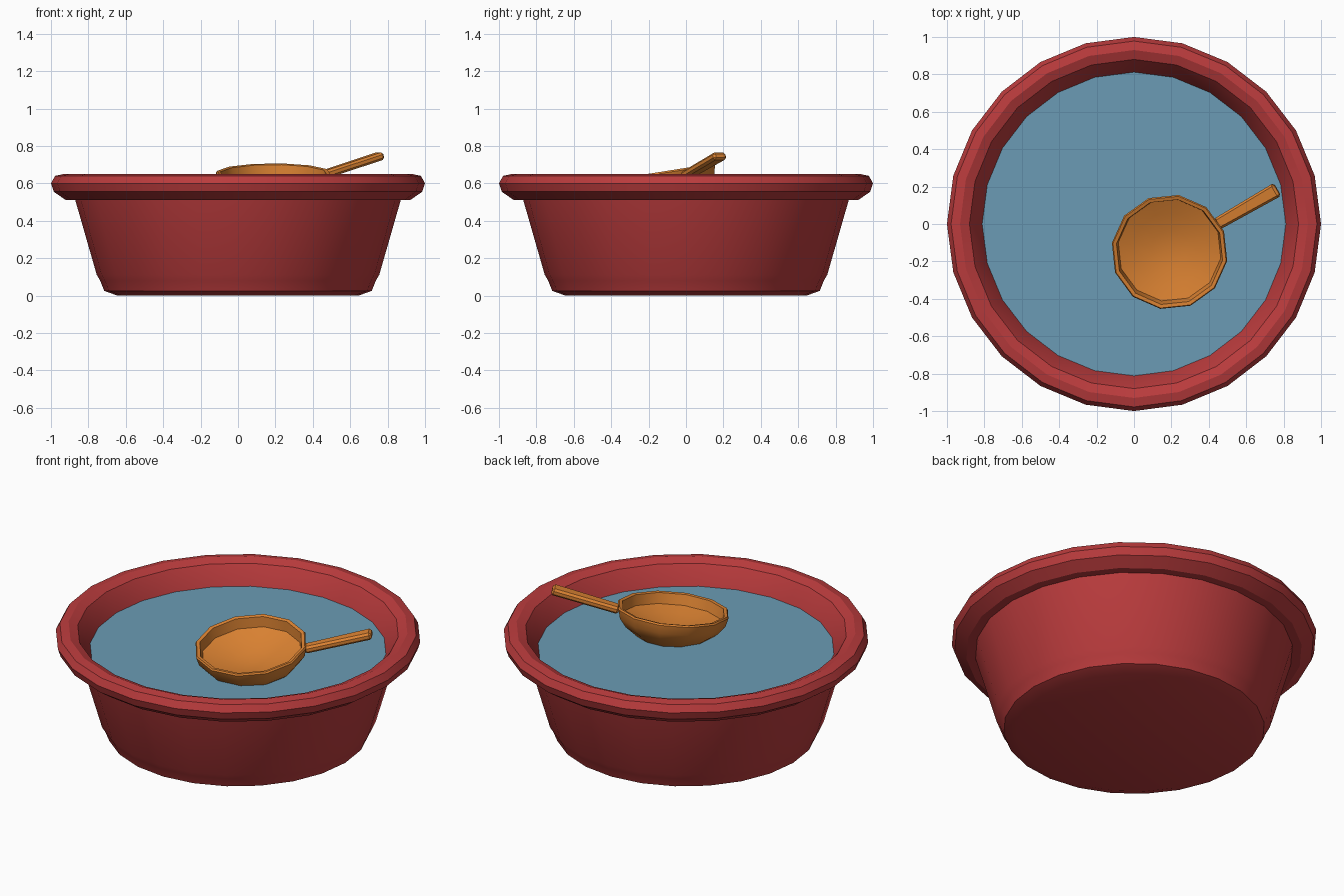
import bpy, bmesh, math
from mathutils import Vector, Matrix

if "Cube" in bpy.data.objects:
    bpy.data.objects.remove(bpy.data.objects["Cube"])


def material(name, rgb):
    m = bpy.data.materials.new(name)
    m.diffuse_color = (*rgb, 1)
    m.use_nodes = True
    m.node_tree.nodes["Principled BSDF"].inputs["Base Color"].default_value = m.diffuse_color
    return m


RED = material("basin red", (0.49, 0.044, 0.046))
BLUE = material("water blue", (0.147, 0.33, 0.46))
ORANGE = material("scoop orange", (0.71, 0.225, 0.032))


def finish(name, bm, mat, angle=None):
    bmesh.ops.recalc_face_normals(bm, faces=bm.faces)
    me = bpy.data.meshes.new(name)
    bm.to_mesh(me)
    bm.free()
    me.materials.append(mat)
    ob = bpy.data.objects.new(name, me)
    bpy.context.collection.objects.link(ob)
    if angle:
        bpy.ops.object.select_all(action='DESELECT')
        ob.select_set(True)
        bpy.context.view_layer.objects.active = ob
        bpy.ops.object.shade_smooth_by_angle(angle=math.radians(angle))
    return ob


def lathe(name, profile, sides, mat, start=0.0, angle=30):
    """Revolve (radius, z) points; radius 0 closes to a point."""
    bm = bmesh.new()
    rings = []
    for r, z in profile:
        if r == 0:
            rings.append([bm.verts.new((0, 0, z))] * sides)
        else:
            rings.append([bm.verts.new((r * math.cos(start + math.tau * i / sides),
                                        r * math.sin(start + math.tau * i / sides), z))
                          for i in range(sides)])
    for a, b in zip(rings, rings[1:]):
        for i in range(sides):
            j = (i + 1) % sides
            bm.faces.new(list(dict.fromkeys((a[i], a[j], b[j], b[i]))))
    return finish(name, bm, mat, angle)


# Basin: base, flared wall, thick rolled rim, inner wall and floor
lathe("basin", [(0, 0), (0.645, 0), (0.715, 0.025), (0.737, 0.08), (0.755, 0.11),
                (0.87, 0.51), (0.92, 0.51), (0.985, 0.555), (1.0, 0.60),
                (0.978, 0.64), (0.93, 0.65), (0.88, 0.63), (0.81, 0.52),
                (0.70, 0.10), (0, 0.08)], 24, RED)

# Water surface
bm = bmesh.new()
bmesh.ops.create_circle(bm, cap_ends=True, segments=24, radius=0.812,
                        matrix=Matrix.Translation((0, 0, 0.523)))
for f in bm.faces:
    if f.normal.z < 0:
        f.normal_flip()
water = finish("water", bm, BLUE)

# Scoop bowl, tipped slightly towards the front
bowl = lathe("scoop_bowl", [(0, -0.205), (0.10, -0.195), (0.19, -0.16), (0.262, -0.105),
                            (0.30, -0.055), (0.312, -0.005), (0.306, 0.004), (0.287, 0.0),
                            (0.277, -0.06), (0.20, -0.085), (0.10, -0.108), (0, -0.118)],
             12, ORANGE, start=math.radians(21))
bowl.location = (0.19, -0.15, 0.655)
bowl.rotation_euler = (math.radians(9), 0, 0)

# Scoop handle: tapered bevelled bar rising from the bowl
p0, p1 = Vector((0.445, 0.0, 0.642)), Vector((0.765, 0.184, 0.748))
along = (p1 - p0).normalized()
side = Vector((0, 0, 1)).cross(along).normalized()
up = along.cross(side)
bm = bmesh.new()
bmesh.ops.create_cube(bm, size=1)
for v in bm.verts:
    tip = v.co.x > 0
    width, thick = (0.08, 0.042) if tip else (0.066, 0.042)
    v.co = (p1 if tip else p0) + side * v.co.y * width + up * v.co.z * thick
bmesh.ops.bevel(bm, geom=bm.edges[:], offset=0.012, segments=1, affect='EDGES')
finish("scoop_handle", bm, ORANGE, 30)
